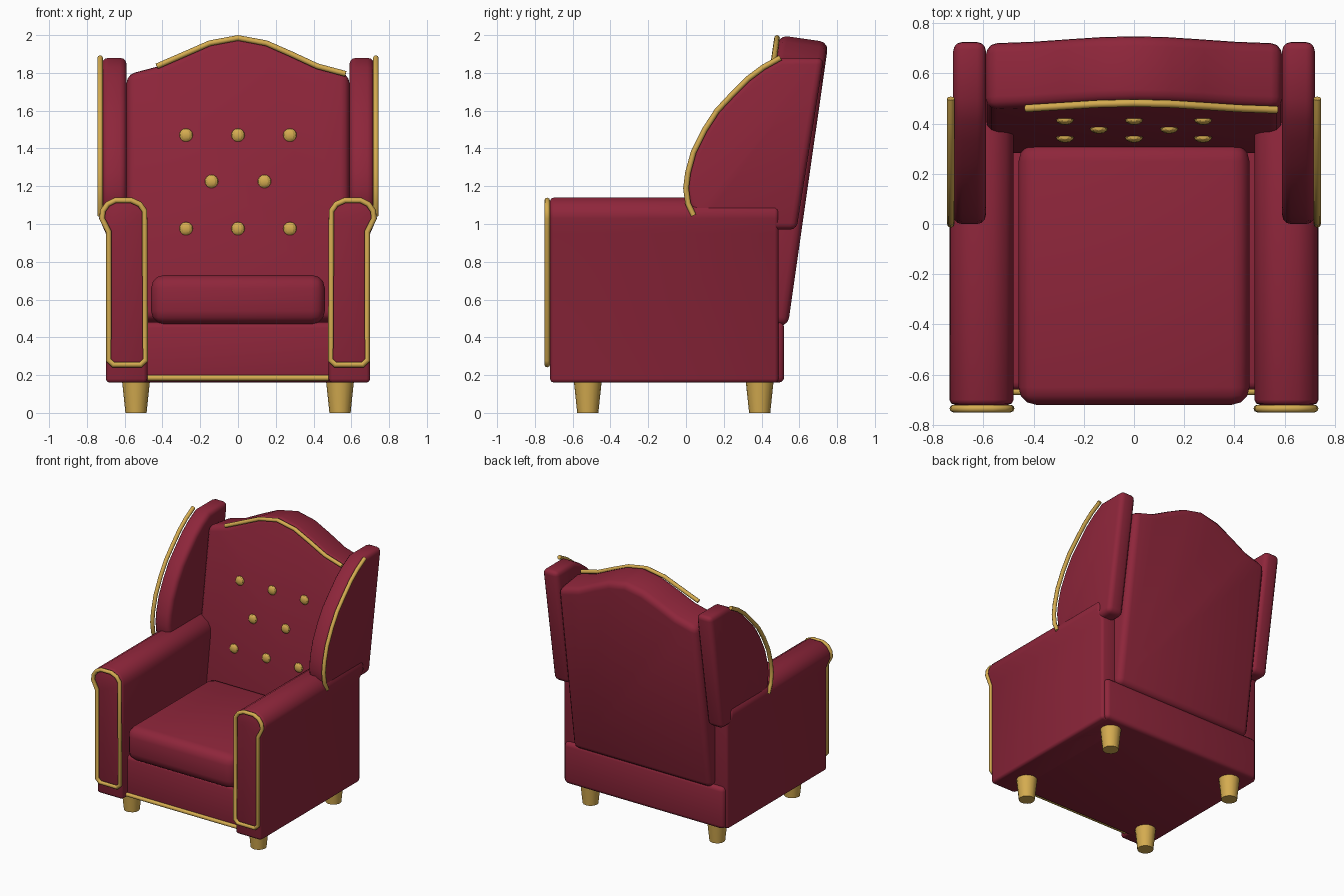
import bpy, bmesh, math
from mathutils import Matrix, Vector

if "Cube" in bpy.data.objects:
    bpy.data.objects.remove(bpy.data.objects["Cube"])


def material(name, rgb):
    m = bpy.data.materials.new(name)
    m.diffuse_color = (*rgb, 1)
    m.use_nodes = True
    m.node_tree.nodes["Principled BSDF"].inputs["Base Color"].default_value = m.diffuse_color
    return m


RED = material("burgundy upholstery", (0.27, 0.019, 0.043))
GOLD = material("gold trim", (0.66, 0.41, 0.08))
SLOPE = 0.143                      # backward lean of the backrest
TILT = math.atan(SLOPE)


def back_y(z):
    """y of the front face of the leaning backrest at height z."""
    return 0.206 + SLOPE * z


def finish(bm, name, mat, angle=40):
    bmesh.ops.recalc_face_normals(bm, faces=bm.faces)
    me = bpy.data.meshes.new(name)
    bm.to_mesh(me)
    bm.free()
    me.materials.append(mat)
    ob = bpy.data.objects.new(name, me)
    bpy.context.collection.objects.link(ob)
    bpy.ops.object.select_all(action='DESELECT')
    ob.select_set(True)
    bpy.context.view_layer.objects.active = ob
    bpy.ops.object.shade_smooth_by_angle(angle=math.radians(angle))
    return ob


def padded(name, ring, depth, bevel, segs=3):
    """Extrude a ring of points by a vector and round its hard edges."""
    bm = bmesh.new()
    face = bm.faces.new([bm.verts.new(p) for p in ring])
    ext = bmesh.ops.extrude_face_region(bm, geom=[face], use_keep_orig=True)
    moved = [v for v in ext['geom'] if isinstance(v, bmesh.types.BMVert)]
    bmesh.ops.translate(bm, verts=moved, vec=depth)
    bmesh.ops.recalc_face_normals(bm, faces=bm.faces)
    hard = [e for e in bm.edges if e.calc_face_angle(0) > math.radians(35)]
    bmesh.ops.bevel(bm, geom=hard, offset=bevel, segments=segs, profile=0.5,
                    affect='EDGES', clamp_overlap=True)
    return finish(bm, name, RED, 50)


def box(name, x, y0, y1, z0, z1, bevel, segs=3):
    ring = [(-x, y0, z0), (x, y0, z0), (x, y1, z0), (-x, y1, z0)]
    return padded(name, ring, (0, 0, z1 - z0), bevel, segs)


def piping(name, pts, closed=False):
    cu = bpy.data.curves.new(name, 'CURVE')
    cu.dimensions = '3D'
    cu.bevel_depth = 0.015
    cu.bevel_resolution = 2
    cu.use_fill_caps = True
    sp = cu.splines.new('POLY')
    sp.points.add(len(pts) - 1)
    for p, co in zip(sp.points, pts):
        p.co = (*co, 1)
    sp.use_cyclic_u = closed
    cu.materials.append(GOLD)
    ob = bpy.data.objects.new(name, cu)
    bpy.context.collection.objects.link(ob)


# Seat base and cushion
box("seat_base", 0.68, -0.66, 0.52, 0.16, 0.48, 0.03)
box("seat_cushion", 0.46, -0.72, 0.32, 0.47, 0.73, 0.07)
piping("base_piping", [(-0.48, -0.667, 0.185), (0.48, -0.667, 0.185)])

# Leaning backrest with a humped crest
crest = [(0.59, 1.815), (0.42, 1.86), (0.28, 1.93), (0.15, 1.99), (0, 2.02)]
outline = [(-0.59, 0.5), (0.59, 0.5)] + crest + [(-x, z) for x, z in crest[-2::-1]]
back = padded("backrest", [(x, 0, z) for x, z in outline], (0, 0.265, 0), 0.045)
back.data.transform(Matrix.Translation((0, 0.206, 0)) @ Matrix.Rotation(-TILT, 4, 'X'))
crest_line = [(-0.43, 1.835), (-0.28, 1.90), (-0.15, 1.957), (0, 1.985), (0.15, 1.957),
              (0.28, 1.90), (0.42, 1.835), (0.57, 1.795)]
piping("crest_piping", [(x, back_y(z) - 0.008, z) for x, z in crest_line])

# Side profiles: arm (x, z), arm trim (x, z), wing front edge (y, z)
roll = [(0.735, 1.03), (0.73, 1.07), (0.705, 1.11), (0.655, 1.14),
        (0.56, 1.14), (0.51, 1.11), (0.485, 1.07)]
arm = [(0.48, 0.16), (0.70, 0.16), (0.70, 0.95)] + roll + [(0.48, 1.03)]
trim = [(0.49, 0.28), (0.515, 0.255), (0.66, 0.255), (0.685, 0.28), (0.685, 0.96),
        (0.72, 1.03), (0.715, 1.07), (0.69, 1.105), (0.65, 1.125), (0.565, 1.125),
        (0.52, 1.105), (0.495, 1.07)]
wing_edge = [(0.04, 1.045), (0.01, 1.11), (0.0, 1.19), (0.01, 1.27), (0.04, 1.38),
             (0.10, 1.50), (0.165, 1.60), (0.24, 1.68), (0.33, 1.77), (0.41, 1.83),
             (0.50, 1.88)]
wing = [(0.585, 0.97), (0.07, 0.97)] + wing_edge + [(0.73, 1.88)]

for s, side in ((-1, "left"), (1, "right")):
    # Rolled arm with trimmed front
    padded(side + "_arm", [(s * x, -0.72, z) for x, z in arm], (0, 1.21, 0), 0.02, 2)
    piping(side + "_arm_piping", [(s * x, -0.735, z) for x, z in trim], True)
    # Wing with trimmed front edge
    padded(side + "_wing", [(s * 0.59, y, z) for y, z in wing], (s * 0.13, 0, 0), 0.035)
    piping(side + "_wing_piping", [(s * 0.73, y, z) for y, z in wing_edge])
    # Tapered legs
    for y, end in ((-0.52, "front"), (0.39, "back")):
        bm = bmesh.new()
        bmesh.ops.create_cone(bm, cap_ends=True, segments=16, radius1=0.056, radius2=0.074,
                              depth=0.17, matrix=Matrix.Translation((s * 0.54, y, 0.085)))
        finish(bm, f"{end}_{side}_leg", GOLD)

# Tufting buttons
rows = ((1.47, (-0.275, 0, 0.275)), (1.225, (-0.14, 0.14)), (0.975, (-0.275, 0, 0.275)))
for z, xs in rows:
    for x in xs:
        bm = bmesh.new()
        bmesh.ops.create_uvsphere(bm, u_segments=12, v_segments=8, radius=0.036)
        bmesh.ops.scale(bm, verts=bm.verts, vec=Vector((1, 0.6, 1)))
        bmesh.ops.translate(bm, verts=bm.verts, vec=(x, back_y(z), z))
        finish(bm, "tuft_button", GOLD, 20)
